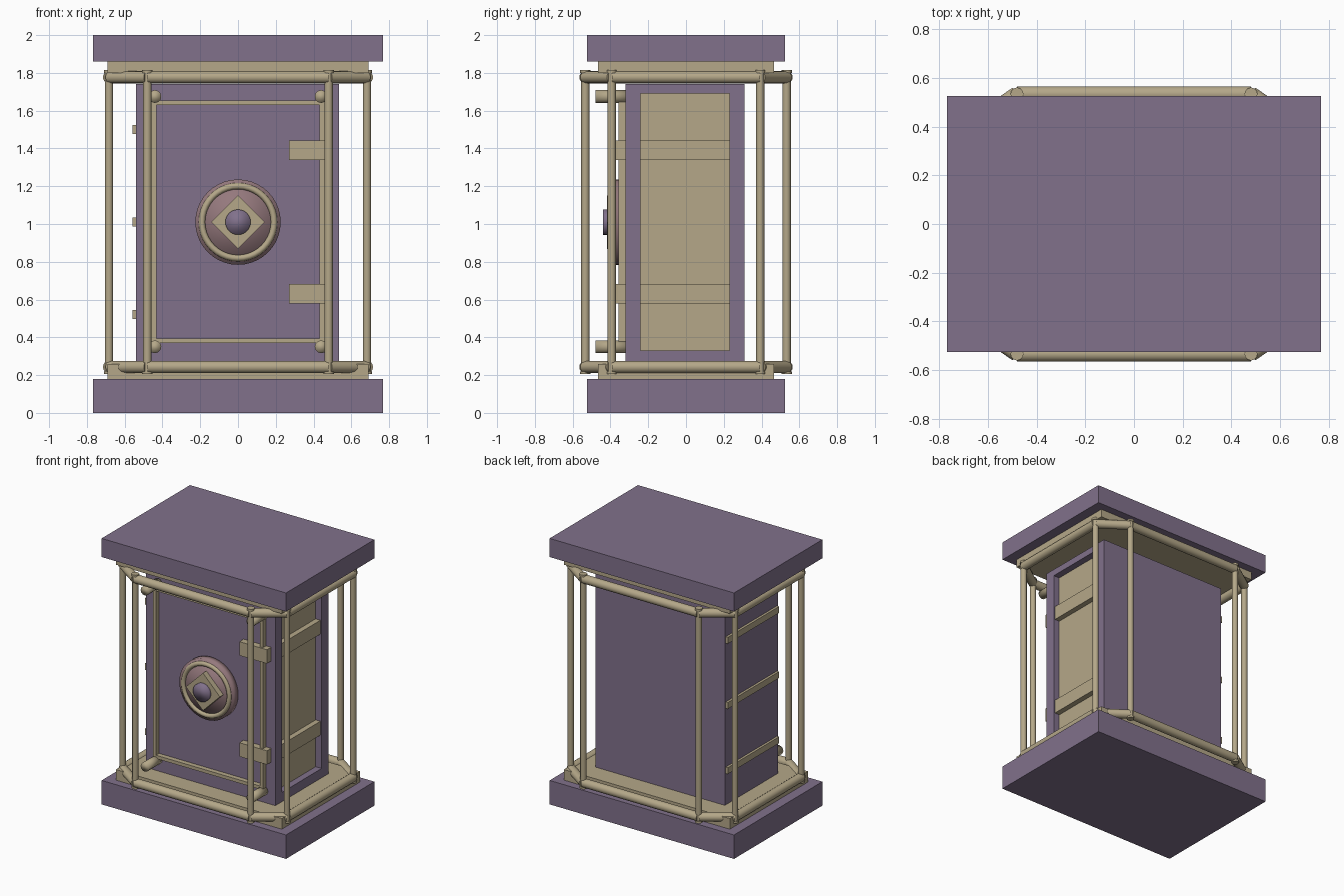
import bpy, bmesh, math
from mathutils import Vector

cube = bpy.data.objects.get("Cube")
if cube:
    bpy.data.objects.remove(cube, do_unlink=True)


def material(name, rgb):
    m = bpy.data.materials.new(name)
    m.use_nodes = True
    color = (*rgb, 1)
    m.diffuse_color = color
    m.node_tree.nodes["Principled BSDF"].inputs["Base Color"].default_value = color
    return m


PURPLE = material("dusty purple", (0.22, 0.165, 0.26))
TAN = material("pale brass", (0.46, 0.39, 0.25))
PINK = material("dusty rose", (0.30, 0.19, 0.205))


def finish(bm, name, *mats):
    bmesh.ops.recalc_face_normals(bm, faces=bm.faces)
    mesh = bpy.data.meshes.new(name)
    bm.to_mesh(mesh)
    bm.free()
    for m in mats:
        mesh.materials.append(m)
    obj = bpy.data.objects.new(name, mesh)
    bpy.context.collection.objects.link(obj)
    return obj


def box_bm(x, y, z):
    """Box from (min, max) pairs on each axis."""
    bm = bmesh.new()
    bmesh.ops.create_cube(bm, size=1)
    for v in bm.verts:
        v.co = [sum(r) / 2 + c * (r[1] - r[0]) for c, r in zip(v.co, (x, y, z))]
    return bm


def box(name, mat, x, y, z):
    return finish(box_bm(x, y, z), name, mat)


def smooth(obj, angle):
    bpy.ops.object.select_all(action="DESELECT")
    obj.select_set(True)
    bpy.context.view_layer.objects.active = obj
    bpy.ops.object.shade_smooth_by_angle(angle=math.radians(angle))


def rod(name, mat, start, end, radius, sides=16, angle=40):
    start, end = Vector(start), Vector(end)
    axis = end - start
    bm = bmesh.new()
    bmesh.ops.create_cone(bm, cap_ends=True, segments=sides, radius1=radius,
                          radius2=radius, depth=axis.length)
    obj = finish(bm, name, mat)
    obj.location = (start + end) / 2
    obj.rotation_euler = axis.to_track_quat("Z", "Y").to_euler()
    smooth(obj, angle)
    return obj


# Base, top and their inner plates
W, D = 0.767, 0.525
box("base_slab", PURPLE, (-W, W), (-D, D), (0, 0.18))
box("top_slab", PURPLE, (-W, W), (-D, D), (1.86, 2))
box("base_plate", TAN, (-0.69, 0.69), (-0.465, 0.465), (0.18, 0.26))
box("top_plate", TAN, (-0.69, 0.69), (-0.465, 0.465), (1.80, 1.86))

# Cabinet with a recessed brass panel on its hinge side
bm = box_bm((-0.54, 0.535), (-0.32, 0.31), (0.26, 1.74))
bm.normal_update()
side = max(bm.faces, key=lambda f: f.normal.x)
bmesh.ops.inset_individual(bm, faces=[side], thickness=0.06)
for v in side.verts:
    v.co.y = -0.24 if v.co.y < 0 else 0.23
    v.co.z = 0.33 if v.co.z < 1 else 1.69
well = bmesh.ops.extrude_discrete_faces(bm, faces=[side])["faces"][0]
for v in well.verts:
    v.co.x -= 0.05
well.material_index = 1
finish(bm, "cabinet", PURPLE, TAN)

# Hinges and the straps that continue them inside the recess
for place, z in (("upper", 1.39), ("lower", 0.63)):
    span = (z - 0.052, z + 0.052)
    box(place + "_hinge", TAN, (0.27, 0.50), (-0.37, -0.31), span)
    box(place + "_hinge_strap", TAN, (0.47, 0.525), (-0.24, 0.23), span)

# Thin bands on the opposite side
for z in (0.52, 1.01, 1.50):
    box("side_band", TAN, (-0.558, -0.53), (-0.31, 0.30), (z - 0.024, z + 0.024))

# Door trim
trim_y = (-0.357, -0.31)
for s in (-1, 1):
    box("door_trim_upright", TAN, sorted((s * 0.432, s * 0.458)), trim_y, (0.37, 1.655))
for z in (0.37, 1.63):
    box("door_trim_rail", TAN, (-0.432, 0.432), trim_y, (z, z + 0.025))

# Corner bolts
for x in (-0.44, 0.44):
    for z in (0.35, 1.675):
        rod("corner_bolt", TAN, (x, -0.31, z), (x, -0.48, z), 0.034, 12, 180)

# Dial: disc, ring, diamond plate and knob
DIAL = 1.01
rod("dial_disc", PINK, (0, -0.31, DIAL), (0, -0.375, DIAL), 0.226, 40, 180)
bpy.ops.mesh.primitive_torus_add(location=(0, -0.375, DIAL), rotation=(math.pi / 2, 0, 0),
                                 major_radius=0.191, minor_radius=0.017,
                                 major_segments=40, minor_segments=10)
ring = bpy.context.object
ring.name = "dial_ring"
ring.data.materials.append(TAN)
smooth(ring, 180)
diamond = box("dial_diamond", TAN, (-0.1, 0.1), (-0.025, 0.025), (-0.1, 0.1))
diamond.location = (0, -0.392, DIAL)
diamond.rotation_euler.y = math.pi / 4
rod("dial_knob", PURPLE, (0, -0.40, DIAL), (0, -0.44, DIAL), 0.067, 24, 180)

# Tubular cage: posts at the eight corners, with octagonal rings top and bottom
LOW, HIGH = 0.243, 1.777
AX, AY, BX, BY = 0.48, 0.533, 0.683, 0.393
corners = [(-AX, -AY), (AX, -AY), (BX, -BY), (BX, BY),
           (AX, AY), (-AX, AY), (-BX, BY), (-BX, -BY)]
for i, a in enumerate(corners):
    b = corners[(i + 1) % len(corners)]
    rod("cage_post", TAN, (*a, 0.205), (*a, 1.815), 0.022, 12)
    for z in (0.205, 1.80):
        rod("post_collar", TAN, (*a, z), (*a, z + 0.015), 0.027, 12)
    for z in (LOW, HIGH):
        rod("cage_rail", TAN, (*a, z), (*b, z), 0.032, 16)
